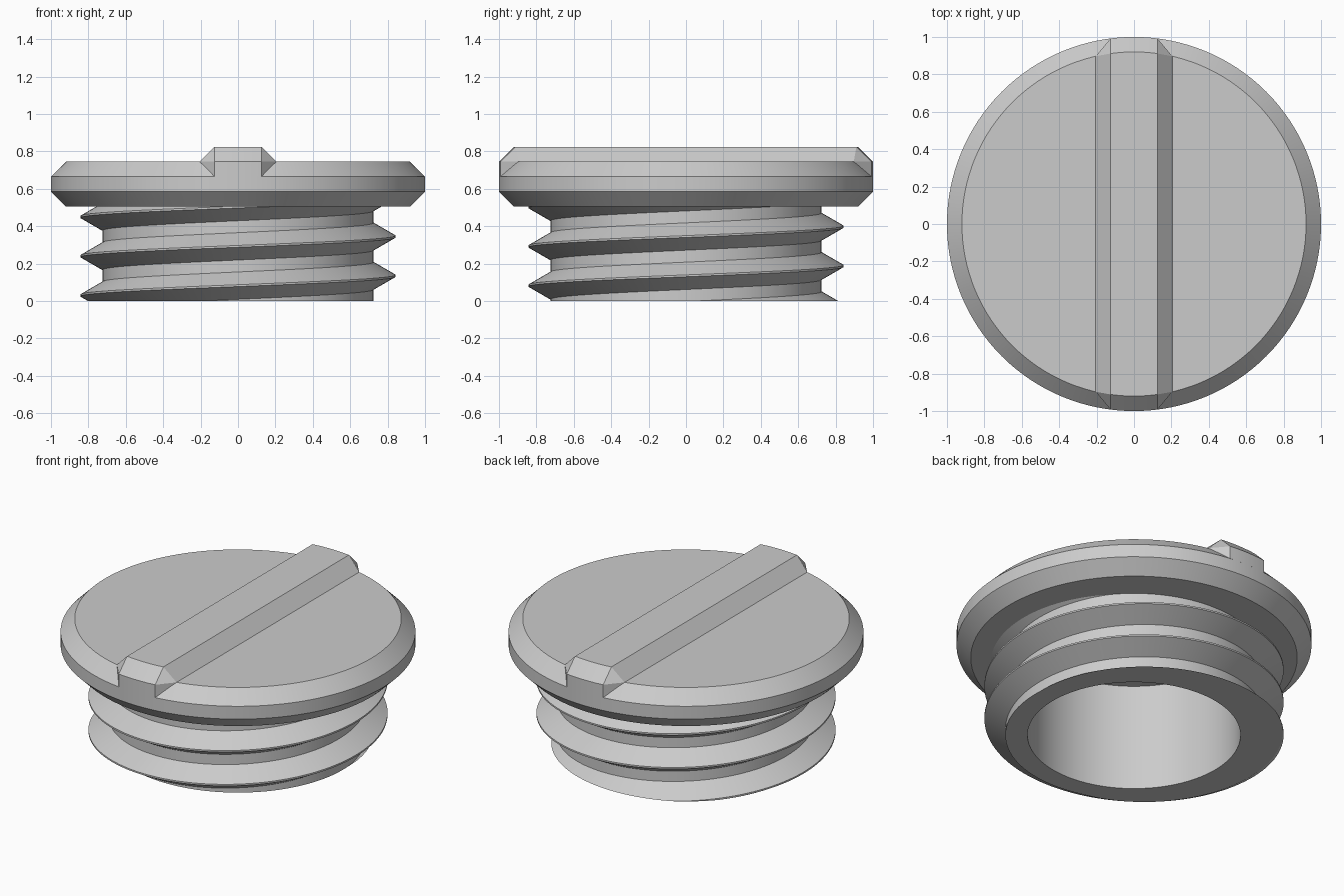
import bpy, bmesh
from math import cos, sin, pi, sqrt, radians, floor
from mathutils import Vector

if "Cube" in bpy.data.objects:
    bpy.data.objects.remove(bpy.data.objects["Cube"], do_unlink=True)

SEGMENTS = 128
PITCH = 0.21
RIM, BEVEL = 1.0, 0.08
DISC_BOTTOM, DISC_TOP = 0.505, 0.745
CORE, HOLE, CREST = 0.725, 0.6, 0.843

grey = bpy.data.materials.new("grey")
grey.use_nodes = True
colour = (0.6, 0.6, 0.6, 1)
grey.diffuse_color = colour
grey.node_tree.nodes["Principled BSDF"].inputs["Base Color"].default_value = colour


def finish(bm, name):
    """Turn a bmesh into a smooth-shaded object with sharp edges kept."""
    bmesh.ops.recalc_face_normals(bm, faces=bm.faces[:])
    mesh = bpy.data.meshes.new(name)
    bm.to_mesh(mesh)
    bm.free()
    mesh.materials.append(grey)
    obj = bpy.data.objects.new(name, mesh)
    bpy.context.collection.objects.link(obj)
    bpy.ops.object.select_all(action='DESELECT')
    obj.select_set(True)
    bpy.context.view_layer.objects.active = obj
    bpy.ops.object.shade_smooth_by_angle(angle=radians(25))
    return obj


# Cap disc with hollow core, turned from one profile
bm = bmesh.new()
profile = [(0, DISC_TOP - BEVEL), (HOLE, DISC_TOP - BEVEL), (HOLE, 0), (CORE, 0),
           (CORE, DISC_BOTTOM), (RIM - BEVEL, DISC_BOTTOM), (RIM, DISC_BOTTOM + BEVEL),
           (RIM, DISC_TOP - BEVEL), (RIM - BEVEL, DISC_TOP), (0, DISC_TOP)]
verts = [bm.verts.new((r, 0, z)) for r, z in profile]
edges = [bm.edges.new(pair) for pair in zip(verts, verts[1:])]
bmesh.ops.spin(bm, geom=verts + edges, cent=(0, 0, 0), axis=(0, 0, 1),
               angle=2 * pi, steps=SEGMENTS, use_merge=True)
bmesh.ops.remove_doubles(bm, verts=bm.verts[:], dist=1e-5)
finish(bm, "cap_and_core")

# Screw thread, a V section swept up a helix and trimmed level at the bottom
bm = bmesh.new()
section = [(CORE - 0.005, -0.076), (CREST, -0.005), (CREST, 0.005), (CORE - 0.005, 0.076)]
first, last = floor(-1.1 * SEGMENTS), floor(2.2 * SEGMENTS)
rings = []
for i in range(first, last + 1):
    a = 2 * pi * i / SEGMENTS
    lift = 0.135 + PITCH * i / SEGMENTS
    rings.append([bm.verts.new((r * cos(a), r * sin(a), z + lift)) for r, z in section])
for low, high in zip(rings, rings[1:]):
    for k in range(4):
        n = (k + 1) % 4
        bm.faces.new((low[k], low[n], high[n], high[k]))
bm.faces.new(rings[0])
bm.faces.new(rings[-1])
for height, up in ((0, -1), (DISC_BOTTOM + 0.03, 1)):
    cut = bmesh.ops.bisect_plane(bm, geom=bm.verts[:] + bm.edges[:] + bm.faces[:],
                                 plane_co=(0, 0, height), plane_no=(0, 0, up),
                                 clear_outer=True)["geom_cut"]
    rim = [e for e in cut if isinstance(e, bmesh.types.BMEdge)]
    bmesh.ops.holes_fill(bm, edges=rim, sides=0)
finish(bm, "screw_thread")

# Grip ridge across the cap, with bevelled ends and flared feet
bm = bmesh.new()
HALF, FOOT = 0.125, 0.205
for side in (-1, 1):
    for radius, z in ((RIM, DISC_TOP - BEVEL), (RIM, DISC_TOP), (RIM - BEVEL, DISC_TOP + BEVEL)):
        for k in range(-4, 5):
            x = HALF * k / 4
            bm.verts.new((x, side * sqrt(radius ** 2 - x ** 2), z))
    for x in (-FOOT, FOOT):
        bm.verts.new((x, side * sqrt((RIM - BEVEL) ** 2 - x ** 2), DISC_TOP))
bmesh.ops.convex_hull(bm, input=bm.verts[:])
bmesh.ops.dissolve_limit(bm, angle_limit=radians(0.5), verts=bm.verts[:], edges=bm.edges[:])
finish(bm, "grip_ridge")
